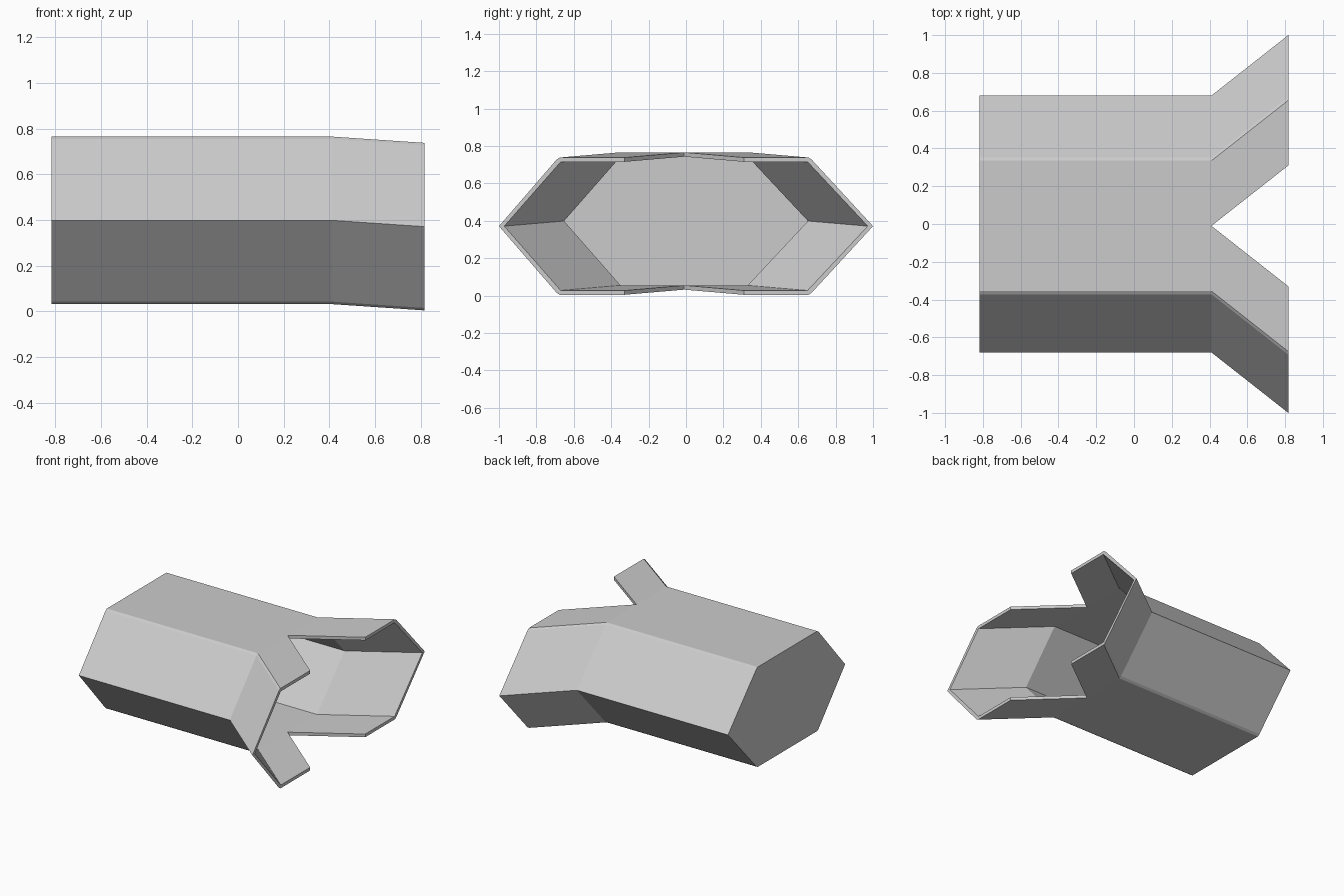
import bpy, bmesh

if "Cube" in bpy.data.objects:
    bpy.data.objects.remove(bpy.data.objects["Cube"])

ZC = 0.3985          # mid height of the box
YC = -0.01           # seam between the two spread flaps


def half_section(s):
    """Closed C-shaped wall section for one side (s = +1 or -1)."""
    outer = [(YC, 0.367), (YC + s * 0.345, 0.367), (YC + s * 0.362, 0.356), (s * 0.68, 0)]
    inner = [(YC, 0.344), (YC + s * 0.34, 0.344), (s * 0.652, 0)]
    full = lambda p: p + [(y, -z) for y, z in reversed(p[:-1])]
    return full(outer), full(inner)


bm = bmesh.new()
for s in (1, -1):
    outer, inner = half_section(s)
    n = len(outer)
    section = outer + inner[::-1]

    # stations: closed back, fold line, flared flap end
    def ring(x_out, x_in, dy, dz):
        return [bm.verts.new((x_out if i < n else x_in, y + dy, z + ZC + dz))
                for i, (y, z) in enumerate(section)]

    back = ring(-0.817, -0.795, 0, 0)
    fold = ring(0.41, 0.41, 0, 0)
    end = ring(0.817, 0.817, s * 0.32, -0.0275)
    m = len(section)
    for i in range(m):
        j = (i + 1) % m
        if i not in (n - 1, m - 1):      # body walls, no wall at the seam
            bm.faces.new((back[i], back[j], fold[j], fold[i]))
        bm.faces.new((fold[i], fold[j], end[j], end[i]))
    # outside and inside of the back wall, and the flap rim
    bm.faces.new(back[:n])
    bm.faces.new(back[n:])
    bm.faces.new(end)

bmesh.ops.remove_doubles(bm, verts=bm.verts, dist=0.0005)
bmesh.ops.recalc_face_normals(bm, faces=bm.faces)

mesh = bpy.data.meshes.new("hexagonal_open_box")
bm.to_mesh(mesh)
bm.free()
obj = bpy.data.objects.new("hexagonal_open_box", mesh)
bpy.context.collection.objects.link(obj)
